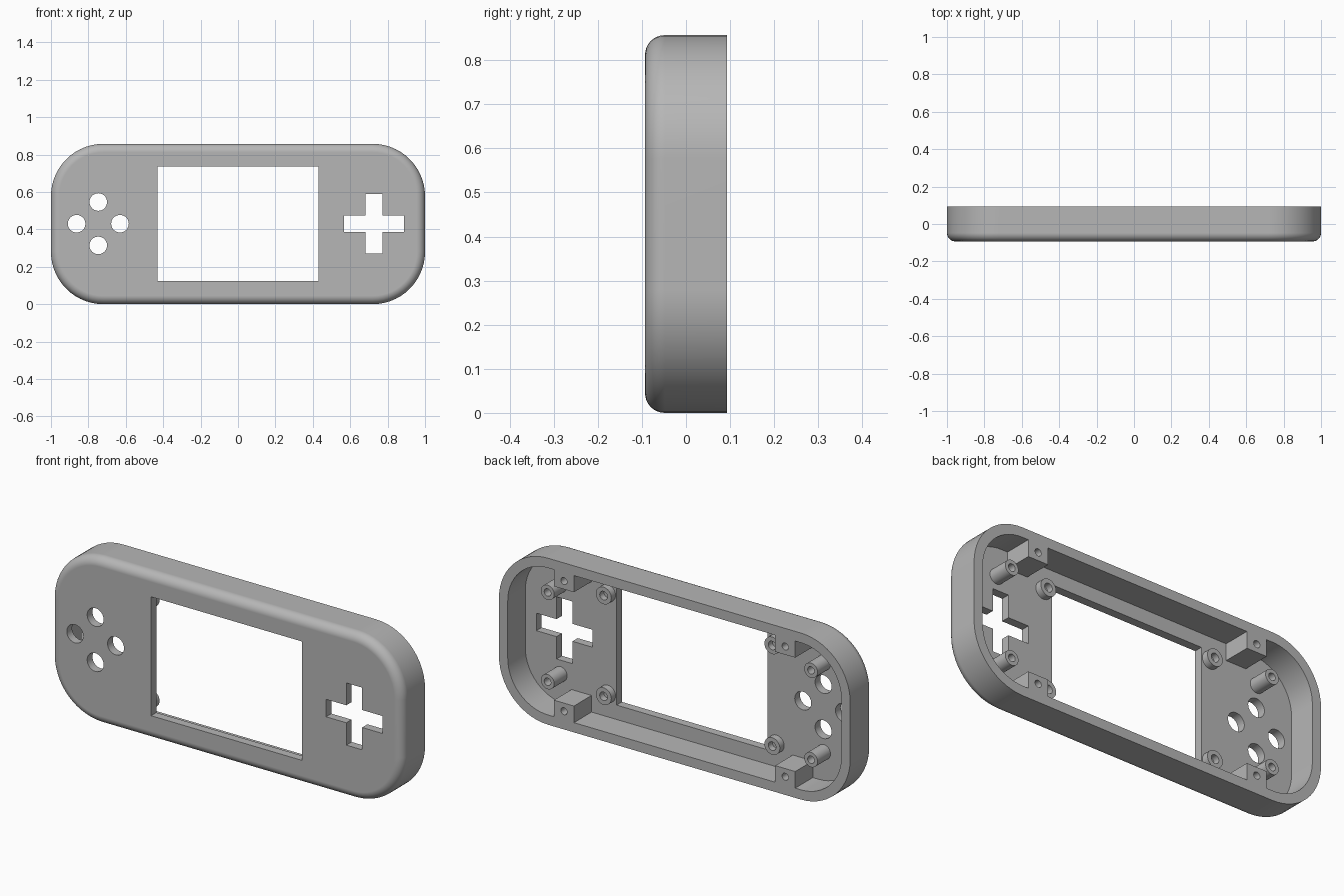
import bpy, bmesh
from math import sin, cos, pi, radians

if "Cube" in bpy.data.objects:
    bpy.data.objects.remove(bpy.data.objects["Cube"])

MID = 0.4285            # mid height of the case
FRONT, BACK = -0.093, 0.093
FLOOR = -0.05           # inner side of the front plate
WALL, CORNER, FILLET = 0.05, 0.28, 0.045

grey = bpy.data.materials.new("case_grey")
grey.use_nodes = True
colour = (0.47, 0.47, 0.47, 1)
grey.diffuse_color = colour
grey.node_tree.nodes["Principled BSDF"].inputs["Base Color"].default_value = colour


def loft(name, rings, closed=False):
    """Skin a list of (outline, y) rings; cap the ends, or join them if closed."""
    bm = bmesh.new()
    loops = [[bm.verts.new((x, y, z)) for x, z in outline] for outline, y in rings]
    pairs = list(zip(loops, loops[1:]))
    if closed:
        pairs.append((loops[-1], loops[0]))
    for a, b in pairs:
        n = len(a)
        for i in range(n):
            j = (i + 1) % n
            bm.faces.new((a[i], a[j], b[j], b[i]))
    if not closed:
        bm.faces.new(loops[0])
        bm.faces.new(loops[-1])
    bmesh.ops.recalc_face_normals(bm, faces=bm.faces)
    mesh = bpy.data.meshes.new(name)
    bm.to_mesh(mesh)
    bm.free()
    mesh.materials.append(grey)
    obj = bpy.data.objects.new(name, mesh)
    bpy.context.collection.objects.link(obj)
    return obj


def rounded(inset, steps=14):
    """Rounded rectangle outline of the case, moved inward by inset."""
    r = CORNER - inset
    cx, cz = 1 - CORNER, MID - CORNER
    pts = []
    for q, (sx, sz) in enumerate([(1, 1), (-1, 1), (-1, -1), (1, -1)]):
        for i in range(steps + 1):
            a = pi / 2 * (q + i / steps)
            pts.append((sx * cx + r * cos(a), MID + sz * cz + r * sin(a)))
    return pts


def rect(x, z, hx, hz):
    return [(x - hx, z - hz), (x + hx, z - hz), (x + hx, z + hz), (x - hx, z + hz)]


def circle(x, z, r, n=32):
    return [(x + r * cos(2 * pi * i / n), z + r * sin(2 * pi * i / n)) for i in range(n)]


def activate(obj):
    bpy.ops.object.select_all(action='DESELECT')
    obj.select_set(True)
    bpy.context.view_layer.objects.active = obj


def cut(obj, outline, y0, y1):
    """Cut a straight opening through obj."""
    tool = loft("cutter", [(outline, y0), (outline, y1)])
    tool.hide_render = True
    mod = obj.modifiers.new("opening", 'BOOLEAN')
    mod.operation, mod.solver, mod.object = 'DIFFERENCE', 'EXACT', tool
    activate(obj)
    bpy.ops.object.modifier_apply(modifier=mod.name)
    bpy.data.objects.remove(tool)


def finish(obj):
    activate(obj)
    bpy.ops.object.shade_smooth_by_angle(angle=radians(30))
    mod = obj.modifiers.new("clean_shading", 'WEIGHTED_NORMAL')
    mod.keep_sharp = True


# Case: filleted front, straight sides, hollow back
rings = []
for i in range(9):
    a = pi / 2 * i / 8
    rings.append((rounded(FILLET * (1 - sin(a))), FRONT + FILLET * (1 - cos(a))))
rings += [(rounded(0), BACK), (rounded(WALL), BACK), (rounded(WALL), FLOOR)]
case = loft("case_shell", rings)

# Screen window
cut(case, rect(0, 0.43, 0.43, 0.306), -0.2, 0.0)

# Four round button holes
for dx, dz in [(0, 1), (0, -1), (1, 0), (-1, 0)]:
    cut(case, circle(-0.747 + dx * 0.116, 0.43 + dz * 0.116, 0.047), -0.2, 0.0)

# Cross shaped pad opening
L, W = 0.16, 0.045
cross = [(L, W), (W, W), (W, L), (-W, L), (-W, W), (-L, W),
         (-L, -W), (-W, -W), (-W, -L), (W, -L), (W, -W), (L, -W)]
cut(case, [(0.727 + x, 0.43 + z) for x, z in cross], -0.2, 0.0)
finish(case)


def post(name, x, z, r, top):
    """Hollow screw post standing on the front plate."""
    hole = r * 0.5
    finish(loft(name, [(circle(x, z, r), FLOOR - 0.003), (circle(x, z, r), top),
                       (circle(x, z, hole), top), (circle(x, z, hole), FLOOR + 0.002)]))


for sx, side in ((1, "left"), (-1, "right")):
    for sz, level in ((1, "upper"), (-1, "lower")):
        tag = f"{level}_{side}"
        # Short posts beside the screen, long posts near the controls
        post(f"screen_post_{tag}", sx * 0.48, MID + sz * 0.259, 0.044, -0.015)
        post(f"board_post_{tag}", sx * 0.75, MID + sz * 0.23, 0.038, 0.055)
        # Square fixing block against the wall with a screw hole
        outer, inner = MID - WALL, 0.293
        outline = rect(sx * 0.63, MID + sz * (outer + inner) / 2, 0.057, (outer - inner) / 2)
        block = loft(f"fixing_block_{tag}", [(outline, FLOOR), (outline, BACK)])
        cut(block, circle(sx * 0.63, MID + sz * 0.335, 0.018, 20), 0.0, 0.2)
        finish(block)
